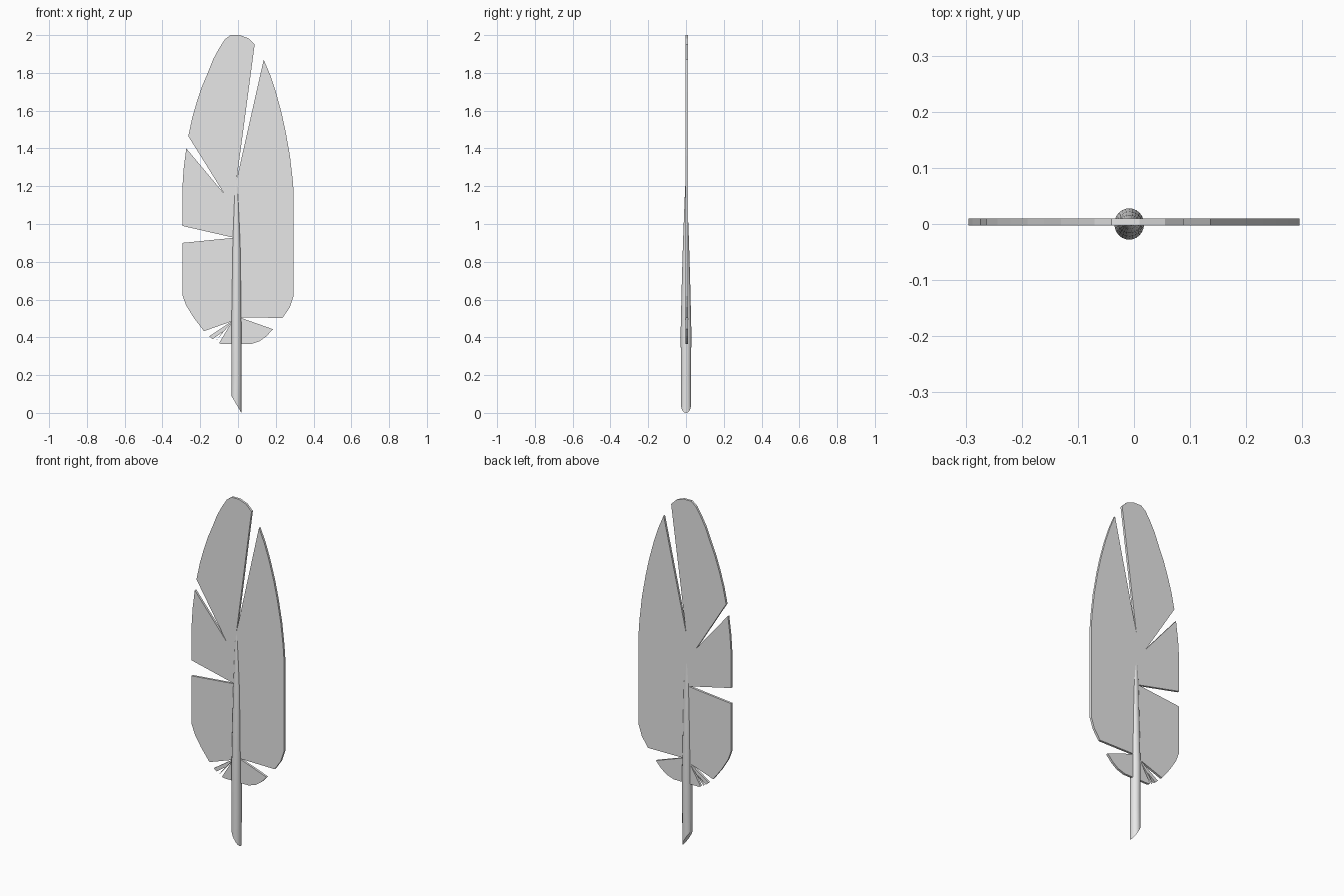
import bpy, bmesh, math

grey = bpy.data.materials.new("light_grey")
grey.diffuse_color = (0.8, 0.8, 0.8, 1)


def finish(bm, name):
    bmesh.ops.recalc_face_normals(bm, faces=bm.faces)
    mesh = bpy.data.meshes.new(name)
    bm.to_mesh(mesh)
    bm.free()
    mesh.materials.append(grey)
    ob = bpy.data.objects.new(name, mesh)
    bpy.context.collection.objects.link(ob)
    return ob


# Vane: one flat outline with notches between the barbs, (x, z) clockwise
outline = [
    (-0.04, 2.0), (0.01, 2.0), (0.055, 1.983), (0.088, 1.95),
    (-0.008, 1.23),                                      # top split
    (0.136, 1.87), (0.17, 1.79), (0.2, 1.70), (0.23, 1.59), (0.252, 1.49),
    (0.275, 1.36), (0.29, 1.23), (0.295, 1.16), (0.295, 0.62),
    (0.275, 0.56), (0.236, 0.503),
    (0.01, 0.505),                                       # lower right split
    (0.185, 0.443), (0.15, 0.405), (0.115, 0.38), (0.07, 0.365),
    (-0.09, 0.365), (-0.1, 0.37), (-0.035, 0.478),       # small barbs
    (-0.118, 0.38), (-0.08, 0.43), (-0.135, 0.39), (-0.152, 0.405),
    (-0.035, 0.484),
    (-0.18, 0.433), (-0.235, 0.505), (-0.275, 0.57), (-0.295, 0.625),
    (-0.295, 0.90), (-0.02, 0.927), (-0.295, 0.99),      # middle left split
    (-0.295, 1.18), (-0.288, 1.29), (-0.274, 1.40),
    (-0.073, 1.16),                                      # upper left split
    (-0.263, 1.465), (-0.243, 1.56), (-0.22, 1.64), (-0.19, 1.73),
    (-0.16, 1.80), (-0.13, 1.875), (-0.1, 1.93), (-0.07, 1.977),
]
Y_FRONT, Y_BACK = -0.003, 0.01
bm = bmesh.new()
face = bm.faces.new([bm.verts.new((x, Y_FRONT, z)) for x, z in outline])
ext = bmesh.ops.extrude_face_region(bm, geom=[face])
for v in ext["geom"]:
    if isinstance(v, bmesh.types.BMVert):
        v.co.y = Y_BACK
bmesh.ops.triangulate(bm, faces=[f for f in bm.faces if len(f.verts) > 4])
finish(bm, "vane")

# Quill: tapering round shaft with a slanted lower cut
SIDES = 24
# height, x centre, x radius, y radius
sections = [
    (0.0, -0.0085, 0.0265, 0.0265), (0.2, -0.0085, 0.0265, 0.0275),
    (0.45, -0.0085, 0.0265, 0.028), (0.7, -0.008, 0.023, 0.022),
    (0.9, -0.008, 0.02, 0.016), (1.1, -0.009, 0.012, 0.0085),
    (1.2, -0.009, 0.007, 0.004), (1.26, -0.009, 0.002, 0.001),
]
bm = bmesh.new()
rings = []
for i, (z, cx, rx, ry) in enumerate(sections):
    ring = []
    for k in range(SIDES):
        a = 2 * math.pi * k / SIDES
        cut = 0.045 * (1 - math.cos(a)) if i == 0 else 0
        ring.append(bm.verts.new((cx + rx * math.cos(a), ry * math.sin(a), z + cut)))
    rings.append(ring)
for lo, hi in zip(rings, rings[1:]):
    for k in range(SIDES):
        n = (k + 1) % SIDES
        bm.faces.new((lo[k], lo[n], hi[n], hi[k]))
bm.faces.new(rings[0][::-1])
bm.faces.new(rings[-1])
quill = finish(bm, "quill")
bpy.context.view_layer.objects.active = quill
quill.select_set(True)
bpy.ops.object.shade_smooth_by_angle(angle=math.radians(35))
